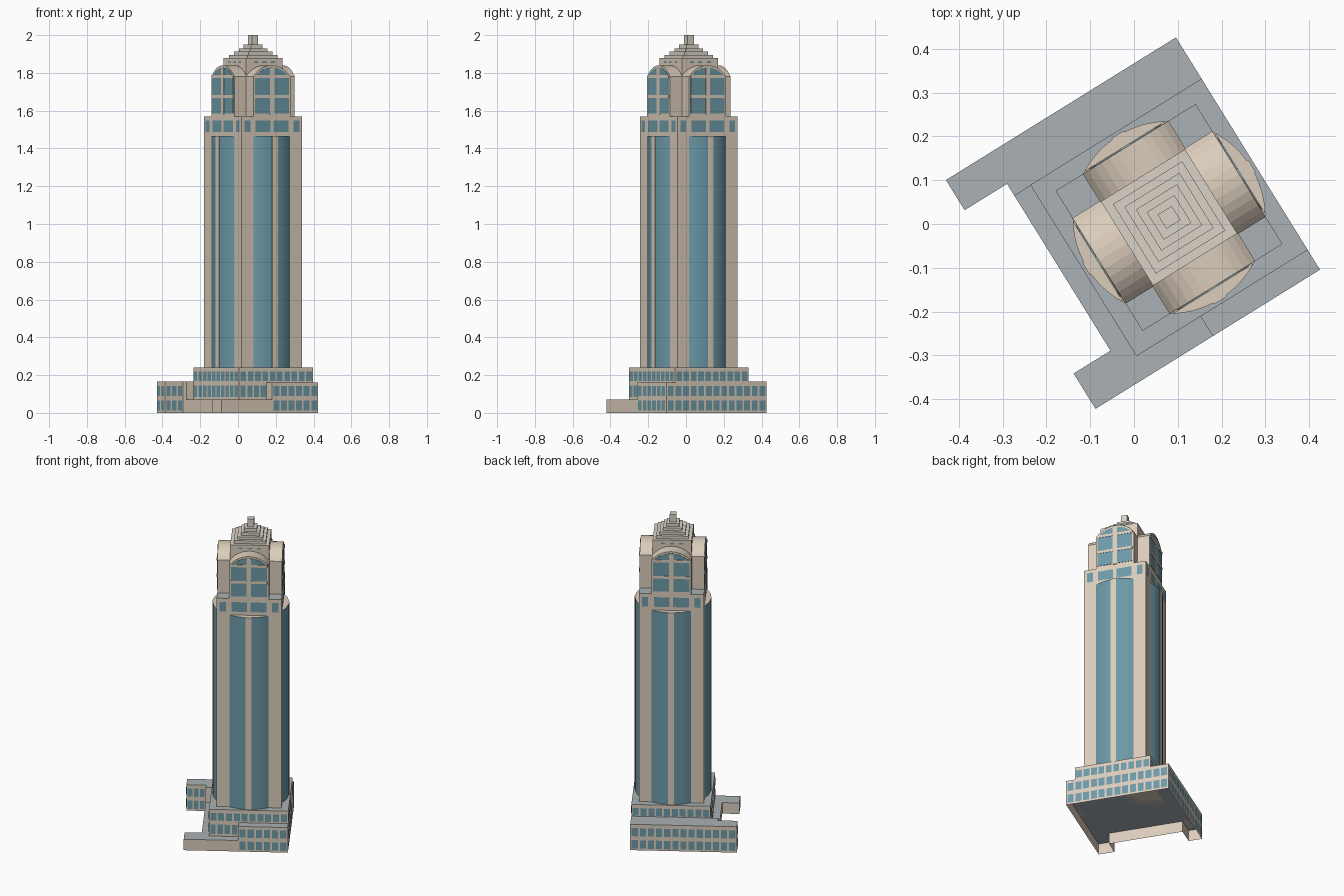
import bpy, bmesh, math
from mathutils import Matrix, Vector

if "Cube" in bpy.data.objects:
    bpy.data.objects.remove(bpy.data.objects["Cube"])

# Building frame: turned about z, tower axis slightly off the site centre
M = Matrix.Translation((0.08, 0.015, 0)) @ Matrix.Rotation(math.radians(31.8), 4, 'Z')


def material(name, rgb):
    m = bpy.data.materials.new(name)
    m.diffuse_color = (*rgb, 1)
    m.use_nodes = True
    m.node_tree.nodes["Principled BSDF"].inputs["Base Color"].default_value = m.diffuse_color
    return m


STONE = material("stone", (0.71, 0.61, 0.50))
ROOF = material("roof", (0.40, 0.44, 0.46))
GLASS = material("glass", (0.15, 0.32, 0.39))
CAP = material("crown_stone", (0.70, 0.65, 0.57))


def side(k, s, d, z):
    """Point on side k: s along the face, d outward (0=-v, 1=+u, 2=+v, 3=-u)."""
    x, y = s, -d
    for _ in range(k):
        x, y = -y, x
    return Vector((x, y, z))


def finish(bm, name, mat, top=None, smooth=False):
    bmesh.ops.recalc_face_normals(bm, faces=bm.faces[:])
    bm.normal_update()
    if top:
        for f in bm.faces:
            if f.normal.z > 0.9:
                f.material_index = 1
    bm.transform(M)
    me = bpy.data.meshes.new(name)
    bm.to_mesh(me)
    bm.free()
    me.materials.append(mat)
    if top:
        me.materials.append(top)
    ob = bpy.data.objects.new(name, me)
    bpy.context.collection.objects.link(ob)
    if smooth:
        bpy.context.view_layer.objects.active = ob
        ob.select_set(True)
        bpy.ops.object.shade_smooth_by_angle(angle=math.radians(30))
        ob.select_set(False)
    return ob


def extrude(name, lower, upper, mat, top=None, bottom=True, smooth=False):
    bm = bmesh.new()
    a = [bm.verts.new(p) for p in lower]
    b = [bm.verts.new(p) for p in upper]
    n = len(a)
    for i in range(n):
        j = (i + 1) % n
        bm.faces.new((a[i], a[j], b[j], b[i]))
    bm.faces.new(b)
    if bottom:
        bm.faces.new(a[::-1])
    return finish(bm, name, mat, top, smooth)


def prism(name, pts, z0, z1, mat, top=None, **kw):
    return extrude(name, [(x, y, z0) for x, y in pts], [(x, y, z1) for x, y in pts], mat, top, **kw)


def block(name, u0, u1, v0, v1, z0, z1, mat, top=None):
    return prism(name, [(u0, v0), (u1, v0), (u1, v1), (u0, v1)], z0, z1, mat, top)


def profile(name, k, pts, d0, d1, mat, **kw):
    """Elevation profile (s, z) pushed outward from d0 to d1 on side k."""
    return extrude(name, [side(k, s, d0, z) for s, z in pts],
                   [side(k, s, d1, z) for s, z in pts], mat, **kw)


def arch(half, base, spring, rise, n=12):
    r = (half * half + rise * rise) / (2 * rise)
    a = math.asin(half / r)
    cz = spring + rise - r
    arc = [(r * math.sin(a - 2 * a * i / n), cz + r * math.cos(a - 2 * a * i / n)) for i in range(n + 1)]
    return [(-half, base), (half, base)] + arc


def bow(name, k, half, r, back, z0, z1, mat, top, n):
    """Vertical bowed strip: arc of radius r about the tower axis."""
    a = math.asin(half / r)
    pts = [(r * math.sin(-a + 2 * a * i / n), r * math.cos(-a + 2 * a * i / n)) for i in range(n + 1)]
    pts = [(-half, back)] + pts + [(half, back)]
    extrude(name, [side(k, s, d, z0) for s, d in pts], [side(k, s, d, z1) for s, d in pts],
            mat, top, smooth=True)


panes = bmesh.new()


def windows(k, d, s0, s1, n, z0, z1, fill=0.76):
    """A row of n evenly spaced panes set just proud of a face."""
    step = (s1 - s0) / n
    for i in range(n):
        c, h = s0 + (i + 0.5) * step, step * fill / 2
        panes.faces.new([panes.verts.new(side(k, s, d + 0.002, z)) for s, z in
                         ((c - h, z0), (c + h, z0), (c + h, z1), (c - h, z1))])


# Ground storey: whole footprint, open underneath, with a flat terrace roof
foot = [(-0.373, -0.283), (0.23, -0.283), (0.23, 0.341), (-0.388, 0.341),
        (-0.388, 0.26), (-0.274, 0.26), (-0.274, -0.188), (-0.373, -0.188)]
prism("ground_storey", foot, 0, 0.07, STONE, ROOF, bottom=False)

# Podium, rear wing and front annex above the terrace
block("podium", -0.23, 0.23, -0.23, 0.23, 0.07, 0.24, STONE, ROOF)
prism("rear_wing", [(0.23, 0.228), (0.23, 0.341), (-0.388, 0.341), (-0.388, 0.26),
                    (-0.274, 0.26), (-0.274, 0.228)], 0.07, 0.165, STONE, ROOF)
block("front_annex", -0.058, 0.23, -0.283, -0.23, 0.07, 0.16, STONE, ROOF)

# Podium window rows
for z0, z1 in ((0.012, 0.065), (0.09, 0.142)):
    windows(0, 0.283, -0.055, 0.227, 6, z0, z1)
    windows(1, 0.23, -0.28, 0.338, 13, z0, z1)
    windows(2, 0.341, -0.227, 0.385, 13, z0, z1)
    windows(3, 0.388, -0.338, -0.263, 2, z0, z1)
    windows(0, -0.26, -0.385, -0.278, 3, z0, z1)
windows(0, 0.23, -0.227, -0.06, 4, 0.085, 0.145)
windows(3, 0.23, -0.227, 0.227, 10, 0.085, 0.145)
for k in range(4):
    windows(k, 0.23, -0.227, 0.227, 10, 0.17, 0.218)

# Tower shaft
H = 0.188
block("tower_shaft", -H, H, -H, H, 0.24, 1.57, STONE, ROOF)

for k in range(4):
    # Bowed glass bay with central mullion
    bow("glass_bay", k, 0.115, 0.22, 0.18, 0.24, 1.465, GLASS, STONE, 16)
    bow("bay_mullion", k, 0.017, 0.223, 0.21, 0.24, 1.465, STONE, STONE, 4)
    # Window band at the shaft top
    windows(k, H, -0.112, 0.112, 2, 1.487, 1.548, 0.82)
    for c in (-0.152, 0.152):
        windows(k, H, c - 0.02, c + 0.02, 1, 1.487, 1.548, 0.9)
    # Barrel-roofed crown bay with arched glazing and glazing bars
    profile("crown_bay", k, arch(0.115, 1.57, 1.78, 0.06), 0.10, H, STONE)
    profile("crown_glazing", k, arch(0.105, 1.585, 1.778, 0.05), 0.17, H + 0.002, GLASS)
    for s0, s1, z0, z1 in ((-0.013, 0.013, 1.58, 1.826), (-0.106, 0.106, 1.668, 1.684),
                           (-0.106, 0.106, 1.772, 1.788)):
        profile("crown_bar", k, [(s0, z0), (s1, z0), (s1, z1), (s0, z1)], 0.17, H + 0.004, STONE)
    # Small slots under the stepped roof
    windows(k, 0.113, -0.08, 0.08, 3, 1.853, 1.862, 0.45)

finish(panes, "window_panes", GLASS)

# Crown core, stepped roof and finial
block("crown_core", -0.113, 0.113, -0.113, 0.113, 1.57, 1.878, STONE, CAP)
z = 1.878
for half, top in ((0.093, 1.896), (0.074, 1.912), (0.055, 1.93), (0.037, 1.95), (0.019, 2.0)):
    block("finial" if top == 2.0 else "roof_step", -half, half, -half, half, z, top, CAP)
    z = top
